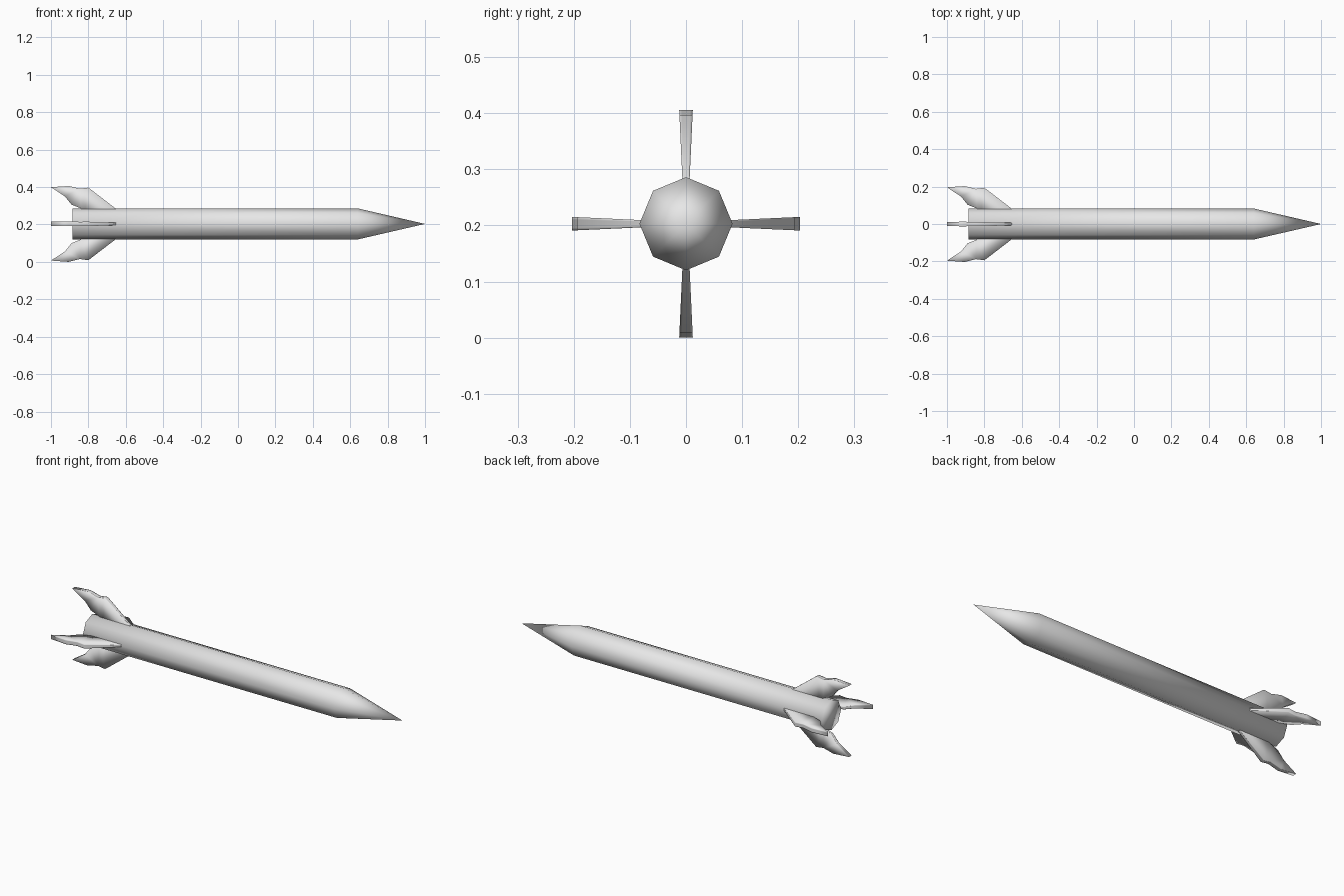
import bpy, bmesh, math
from mathutils import Matrix

if "Cube" in bpy.data.objects:
    bpy.data.objects.remove(bpy.data.objects["Cube"])

AXIS_Z = 0.203

grey = bpy.data.materials.new("light grey")
grey.diffuse_color = (0.8, 0.8, 0.8, 1)
grey.use_nodes = True
grey.node_tree.nodes["Principled BSDF"].inputs["Base Color"].default_value = grey.diffuse_color


def finish(name, bm):
    bmesh.ops.recalc_face_normals(bm, faces=bm.faces)
    for f in bm.faces:
        f.smooth = True
    me = bpy.data.meshes.new(name)
    bm.to_mesh(me)
    bm.free()
    me.materials.append(grey)
    ob = bpy.data.objects.new(name, me)
    ob.location.z = AXIS_Z
    bpy.context.collection.objects.link(ob)
    return ob


# Eight-sided body tube with a pointed nose, lying along x
bm = bmesh.new()
rings = []
for x in (-0.885, 0.64):
    rings.append([bm.verts.new((x, 0.083 * math.cos(a), 0.083 * math.sin(a)))
                  for a in (i * math.tau / 8 for i in range(8))])
tip = bm.verts.new((1.0, 0, 0))
back, front = rings
for i in range(8):
    j = (i + 1) % 8
    bm.faces.new((back[i], back[j], front[j], front[i]))
    bm.faces.new((front[i], front[j], tip))
bm.faces.new(back)
finish("rocket_body", bm)

# Swept fin outline: (x, distance from the axis)
FIN = [(-0.62, 0.06), (-0.655, 0.083), (-0.80, 0.194), (-0.845, 0.188),
       (-0.905, 0.203), (-1.0, 0.196), (-0.925, 0.147), (-0.89, 0.103),
       (-0.84, 0.083), (-0.82, 0.06)]


def make_fin(name, angle):
    bm = bmesh.new()
    half = 0.6                       # rim half thickness, scaled by the taper
    a = [bm.verts.new((x, -half, r)) for x, r in FIN]
    b = [bm.verts.new((x, half, r)) for x, r in FIN]
    sides = [bm.faces.new(a), bm.faces.new(b[::-1])]
    n = len(FIN)
    for i in range(n):
        j = (i + 1) % n
        bm.faces.new((a[j], a[i], b[i], b[j]))
    # Chamfered rim: inset each flat side, then raise it
    bmesh.ops.inset_individual(bm, faces=sides, thickness=0.008, use_even_offset=True)
    for f in sides:
        for v in f.verts:
            v.co.y = math.copysign(1.0, v.co.y)
    # Thicker towards the outer end
    for v in bm.verts:
        v.co.y *= 0.0065 + 0.0055 * (v.co.z - 0.08) / 0.12
    bmesh.ops.triangulate(bm, faces=sides)
    bmesh.ops.rotate(bm, verts=bm.verts, cent=(0, 0, 0),
                     matrix=Matrix.Rotation(angle, 3, 'X'))
    finish(name, bm)


for k, side in enumerate(("top", "left", "bottom", "right")):
    make_fin("fin_" + side, k * math.pi / 2)
